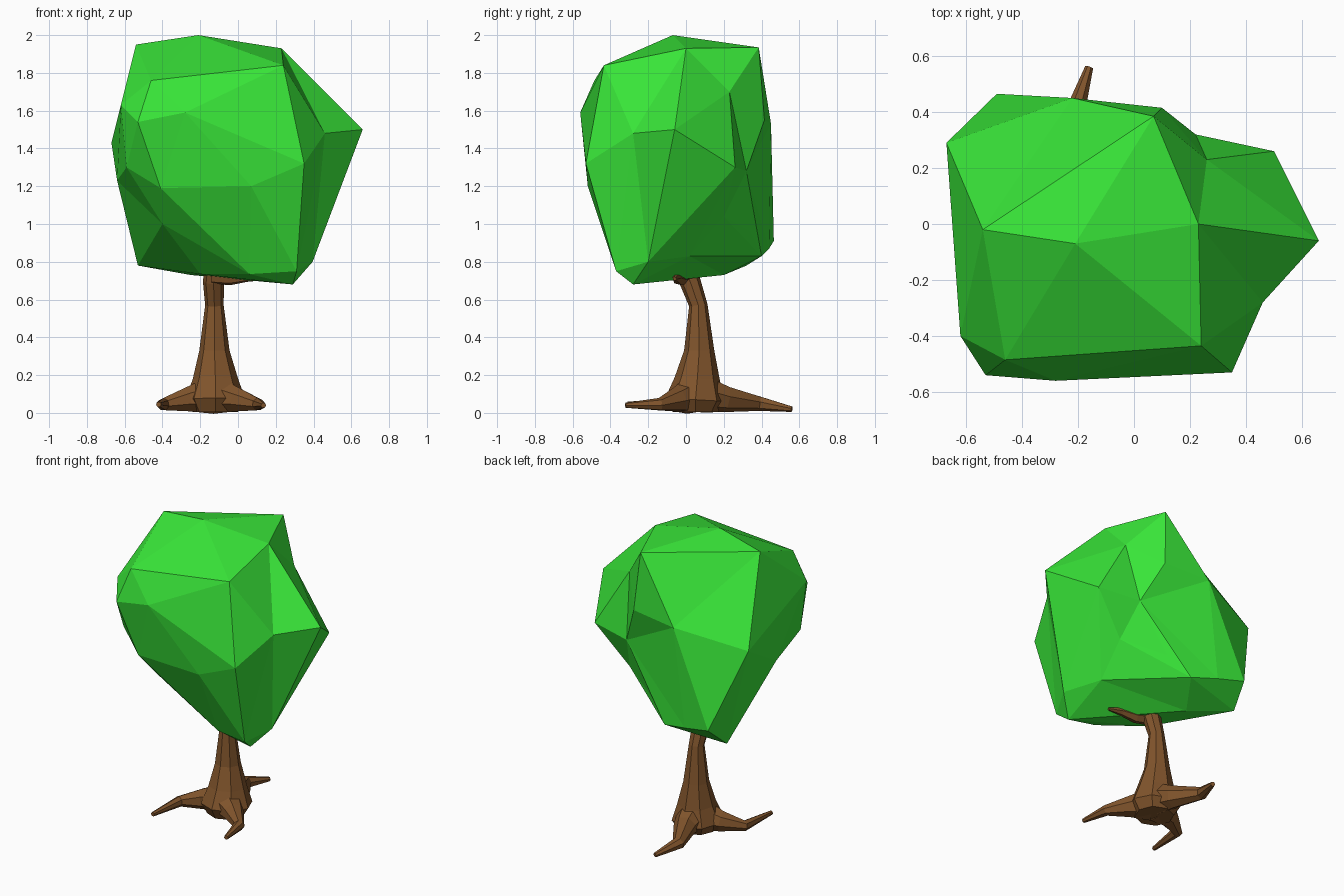
import bpy, bmesh, math
from mathutils import Vector, Quaternion

if "Cube" in bpy.data.objects:
    bpy.data.objects.remove(bpy.data.objects["Cube"])


def material(name, color):
    m = bpy.data.materials.new(name)
    m.diffuse_color = color
    m.use_nodes = True
    m.node_tree.nodes["Principled BSDF"].inputs["Base Color"].default_value = m.diffuse_color
    return m


def add_object(name, bm, mat):
    bmesh.ops.recalc_face_normals(bm, faces=bm.faces[:])
    me = bpy.data.meshes.new(name)
    bm.to_mesh(me)
    bm.free()
    me.materials.append(mat)
    ob = bpy.data.objects.new(name, me)
    bpy.context.collection.objects.link(ob)
    return ob


def tube(name, path, mat, sides=7):
    """Tapered faceted limb; path holds (x, y, z, radius)."""
    bm = bmesh.new()
    pts = [Vector(p[:3]) for p in path]
    rings, q, prev = [], Quaternion(), Vector((0, 0, 1))
    for i, p in enumerate(pts):
        t = (pts[min(i + 1, len(pts) - 1)] - pts[max(i - 1, 0)]).normalized()
        q = prev.rotation_difference(t) @ q
        prev = t
        rings.append([bm.verts.new(p + q @ Vector((math.cos(a), math.sin(a), 0)) * path[i][3])
                      for a in (2 * math.pi * k / sides for k in range(sides))])
    for a, b in zip(rings, rings[1:]):
        for k in range(sides):
            n = (k + 1) % sides
            bm.faces.new((a[k], a[n], b[n], b[k]))
    bm.faces.new(rings[0])
    bm.faces.new(rings[-1])
    return add_object(name, bm, mat)


def crown(name, points, dents, mat, centre, k):
    """Faceted blob: hull of evened points (dents lifted), then restored to true positions."""
    bm = bmesh.new()
    home = {}
    for *p, lift in [(*p, 1) for p in points] + dents:
        d = Vector(p) - centre
        home[bm.verts.new(d * d.length ** (k - 1) * lift)] = Vector(p)
    bmesh.ops.convex_hull(bm, input=bm.verts[:])
    for v in bm.verts:
        v.co = home[v]
    return add_object(name, bm, mat)


green = material("leaf_green", (0.04, 0.78, 0.04, 1))
brown = material("bark_brown", (0.22, 0.09, 0.025, 1))

# Leafy crown: top, upper ring, right bump, back, underside, then the creases
crown("leaf_crown", [
    (-.54, -.02, 1.95), (-.21, -.07, 2.0), (.07, .385, 1.935), (.23, 0, 1.93),
    (.24, -.435, 1.84), (-.46, -.485, 1.76),
    (-.62, -.40, 1.63), (-.53, -.54, 1.54), (-.28, -.56, 1.59), (.35, -.53, 1.32),
    (.07, -.52, 1.2), (-.59, -.38, 1.30), (-.41, -.48, 1.19),
    (.66, -.06, 1.5), (.50, .26, 1.30),
    (.10, .415, 1.55), (-.22, .45, 1.53), (-.67, .29, 1.43), (-.64, -.05, 1.23),
    (-.49, .465, .91), (-.53, .32, .78), (-.30, .44, .87), (.02, .34, .96), (.28, .20, 1.04),
    (-.40, -.30, 1.0), (.31, -.37, .75), (.29, -.28, .68), (.395, -.20, .80),
    (.06, -.30, .735), (-.20, -.10, .735), (-.25, .20, .73), (-.12, .40, .83), (.28, .02, .83),
], [(.46, -.28, 1.48, 1.12), (.26, .23, 1.70, 1.1), (.22, .32, 1.28, 1.15)],
    green, Vector((-.05, 0, 1.33)), 0.55)

# Trunk and side branch
tube("trunk", [(-.12, .05, .005, .12), (-.12, .05, .07, .16), (-.12, .06, .18, .12),
               (-.125, .07, .33, .08), (-.125, .065, .57, .049),
               (-.13, .02, .70, .056), (-.13, -.01, .77, .045)], brown, 8)
tube("side_branch", [(-.13, -.01, .725, .045), (-.04, -.035, .715, .04),
                     (.06, -.05, .72, .025), (.15, -.06, .71, .01)], brown, 6)

# Three bent roots
roots = {
    "back_root": [(-.12, .10, .10, .1), (-.14, .21, .075, .072), (-.215, .39, .05, .04), (-.16, .56, .02, .015)],
    "left_root": [(-.15, .03, .09, .1), (-.27, .01, .07, .066), (-.395, -.06, .045, .034), (-.42, -.31, .045, .014)],
    "right_root": [(-.10, .02, .09, .1), (.00, -.05, .07, .066), (.105, -.14, .045, .034), (.135, -.32, .04, .014)],
}
for name, path in roots.items():
    tube(name, path, brown)
